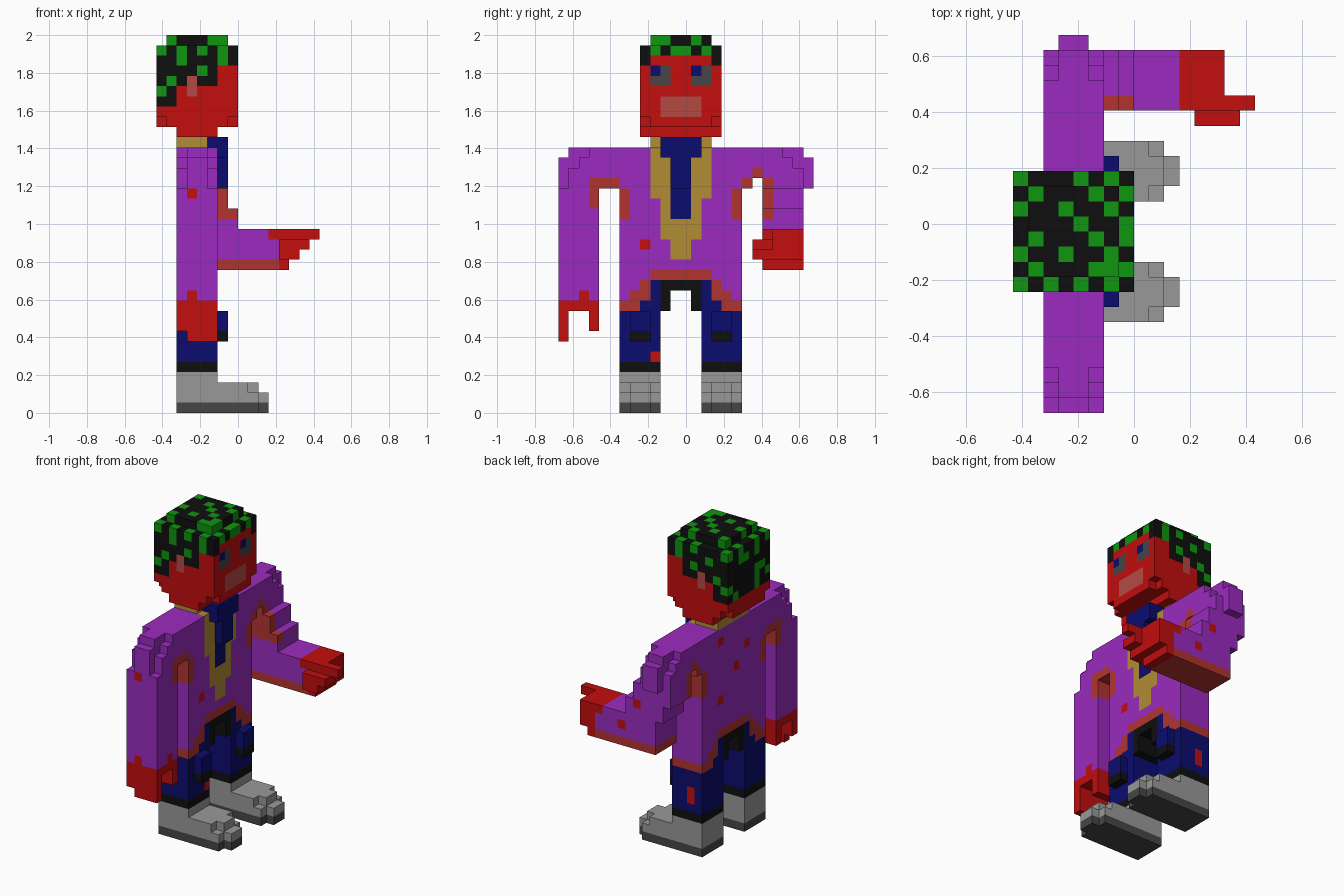
import bpy, bmesh, random

if "Cube" in bpy.data.objects:
    bpy.data.objects.remove(bpy.data.objects["Cube"], do_unlink=True)

U = 2 / 37                      # block size; the figure fits a 16 x 25 x 37 grid
SIZE = (16, 25, 37)
COLOURS = {
    "red": (194, 14, 14), "purple": (155, 43, 191), "navy": (12, 12, 112),
    "black": (15, 15, 15), "green": (14, 150, 14), "light_grey": (153, 153, 153),
    "dark_grey": (70, 70, 70), "tan": (178, 140, 52), "rust": (178, 52, 48),
    "pink": (180, 74, 68),
}
NAMES = list(COLOURS)


def linear(c):
    c /= 255
    return c / 12.92 if c <= 0.04045 else ((c + 0.055) / 1.055) ** 2.4


mats = []
for name, rgb in COLOURS.items():
    m = bpy.data.materials.new(name)
    m.use_nodes = True
    col = (*[linear(c) for c in rgb], 1)
    m.diffuse_color = col
    bsdf = m.node_tree.nodes["Principled BSDF"]
    bsdf.inputs["Base Color"].default_value = col
    bsdf.inputs["Roughness"].default_value = 0.9
    mats.append(m)

cells = {}                      # (i, j, k) -> [part, colour]


def block(i0, i1, j0, j1, k0, k1):
    return [(i, j, k) for i in range(i0, i1) for j in range(j0, j1) for k in range(k0, k1)]


def fill(part, colour, *box):
    for c in block(*box):
        cells[c] = [part, colour]


def paint(colour, *box):
    for c in block(*box):
        if c in cells:
            cells[c][1] = colour


def cut(*box):
    for c in block(*box):
        cells.pop(c, None)


def both(func, *args):
    """Apply to one side and to its mirror across the body's middle."""
    *head, i0, i1, j0, j1, k0, k1 = args
    func(*head, i0, i1, j0, j1, k0, k1)
    func(*head, i0, i1, 24 - j1, 24 - j0, k0, k1)


# Shoes with dark soles and stepped toes
for part, j in (("right_shoe", 6), ("left_shoe", 14)):
    fill(part, "light_grey", 2, 6, j, j + 4, 0, 4)
    fill(part, "light_grey", 6, 10, j, j + 4, 0, 2)
    fill(part, "light_grey", 10, 11, j + 1, j + 3, 0, 2)
    fill(part, "light_grey", 6, 9, j, j + 4, 2, 3)
    fill(part, "light_grey", 9, 10, j + 1, j + 3, 2, 3)
    paint("dark_grey", 2, 11, j, j + 4, 0, 1)

# Trouser legs, cuffs and knee patches
for part, j, knee in (("right_leg", 6, 7), ("left_leg", 14, 15)):
    fill(part, "navy", 2, 6, j, j + 4, 4, 13)
    paint("black", 2, 6, j, j + 4, 4, 5)
    fill(part, "navy", 6, 7, knee, knee + 2, 8, 10)
    fill(part, "black", 6, 7, knee, knee + 2, 7, 8)

# Crotch
fill("crotch", "black", 2, 6, 10, 14, 12, 13)
both(fill, "crotch", "black", 2, 6, 10, 11, 10, 12)

# Jacket body with an arched, frayed hem
fill("jacket", "purple", 2, 6, 6, 18, 13, 26)
fill("jacket", "rust", 2, 6, 9, 15, 13, 14)
for j, k in ((6, 10), (7, 10), (8, 11)):
    both(fill, "jacket", "purple", 2, 6, j, j + 1, k, 13)
    both(paint, "rust", 2, 6, j, j + 1, k, k + (1 if j == 6 else 2))

# Shirt front, neck and tie
for k0, k1, j0, j1 in ((21, 26, 9, 15), (17, 21, 10, 14), (15, 17, 11, 13)):
    paint("tan", 5, 6, j0, j1, k0, k1)
fill("neck", "tan", 2, 5, 9, 15, 26, 27)
fill("tie", "navy", 5, 7, 10, 14, 26, 27)
fill("tie", "navy", 6, 7, 10, 14, 25, 26)
fill("tie", "navy", 6, 7, 11, 13, 22, 25)
fill("tie", "navy", 5, 6, 11, 13, 19, 25)
paint("navy", 5, 6, 10, 14, 25, 26)

# Shoulders with stepped outer corners
for part, j0, j1, s0, s1, t0, t1 in (("right_arm", 1, 6, 1, 3, 0, 1),
                                     ("left_arm", 18, 24, 22, 24, 24, 25)):
    fill(part, "purple", 2, 6, j0, j1, 22, 26)
    fill(part, "purple", 3, 5, t0, t1, 22, 25)
    for i in (2, 5):
        cut(i, i + 1, s0, s1, 25, 26)
        out = s0 if part == "right_arm" else s1 - 1
        cut(i, i + 1, out, out + 1, 24, 25)

# Hanging right arm with hand and fingers
fill("right_arm", "purple", 2, 6, 0, 4, 11, 22)
fill("right_hand", "red", 2, 6, 0, 4, 10, 11)
fill("right_hand", "red", 2, 6, 0, 1, 8, 10)
fill("right_hand", "red", 3, 6, 0, 1, 7, 8)
fill("right_hand", "red", 2, 6, 3, 4, 8, 10)
paint("red", 3, 4, 0, 1, 11, 12)
paint("red", 5, 6, 2, 3, 11, 12)

# Bent left arm stepping forward to a raised forearm
cut(2, 6, 18, 20, 22, 23)
fill("left_arm", "rust", 2, 6, 18, 19, 22, 23)
for i0, i1, k0, k1 in ((2, 7, 20, 22), (3, 8, 18, 20), (4, 12, 14, 18)):
    fill("left_arm", "purple", i0, i1, 20, 24, k0, k1)
paint("rust", 4, 12, 20, 24, 14, 15)
paint("red", 11, 12, 20, 24, 17, 18)

# Left hand and its pointing fingers
for k, end in ((14, 13), (15, 14), (16, 14), (17, 14)):
    fill("left_hand", "red", 12, end, 20, 24, k, k + 1)
fill("left_hand", "red", 14, 16, 20, 21, 17, 18)
fill("left_hand", "red", 14, 15, 20, 21, 16, 17)
fill("left_hand", "red", 12, 15, 19, 20, 16, 17)
fill("left_hand", "red", 12, 14, 19, 20, 15, 16)

# Worn cloth around the armpits
both(paint, "rust", 2, 6, 6, 7, 19, 22)
paint("rust", 2, 6, 3, 6, 22, 23)
paint("rust", 2, 6, 3, 4, 20, 22)
paint("rust", 2, 6, 19, 20, 23, 24)
paint("rust", 2, 8, 20, 21, 19, 23)

# Red spots
for i, j, k in ((5, 8, 16), (5, 9, 5), (3, 0, 21), (2, 14, 24), (2, 11, 20), (2, 14, 17),
                (3, 17, 6), (3, 17, 7), (8, 23, 16), (6, 23, 19), (2, 9, 22)):
    paint("red", i, i + 1, j, j + 1, k, k + 1)

# Head with bevelled jaw corners
fill("head", "red", 0, 8, 8, 16, 28, 35)
fill("head", "red", 2, 6, 8, 16, 27, 28)
for i in (0, 7):
    for j in (8, 15):
        cut(i, i + 1, j, j + 1, 28, 29)

# Hair cap: rows run from the left side to the right side
fill("hair", "black", 0, 8, 8, 16, 35, 36)
fill("hair", "black", 1, 7, 9, 15, 36, 37)
CAP = ("G...G.G.", ".G...G.G", "G..G..G.", "....G..G",
       ".G...G.G", "G..G..G.", ".G...GGG", "G.G.G.G.")
for r, row in enumerate(CAP):
    for i, ch in enumerate(row):
        if ch == "G":
            paint("green", i, i + 1, 15 - r, 16 - r, 35, 37)

# Hair on the sides and back, with ears
SIDE = ("BBGBBBGB", "BBBBGB..", "BGBPBB..", "GB.P....", "BB......")
KEY = {"B": "black", "G": "green", "P": "pink"}
random.seed(4)
for r, row in enumerate(SIDE):
    k = 34 - r
    for i, ch in enumerate(row):
        if ch in KEY:
            both(fill, "head" if ch == "P" else "hair", KEY[ch], i, i + 1, 8, 9, k, k + 1)
    for j in range(9, 15):
        fill("hair", "green" if random.random() < 0.2 else "black", 0, 1, j, j + 1, k, k + 1)

# Eyes and mouth
for j in (9, 13):
    paint("dark_grey", 7, 8, j, j + 2, 32, 34)
    paint("navy", 7, 8, j, j + 1, 33, 34)
paint("pink", 7, 8, 10, 14, 29, 31)

# Build each part from the outer faces of its blocks, merging flat areas
for part in sorted({p for p, _ in cells.values()}):
    bm = bmesh.new()
    verts = {}
    for c, (p, colour) in cells.items():
        if p != part:
            continue
        for axis in range(3):
            for side in (0, 1):
                n = list(c)
                n[axis] += 2 * side - 1
                if tuple(n) in cells:
                    continue
                quad = []
                for a, b in ((0, 0), (1, 0), (1, 1), (0, 1)):
                    v = list(c)
                    v[axis] += side
                    v[(axis + 1) % 3] += a
                    v[(axis + 2) % 3] += b
                    v = tuple(v)
                    if v not in verts:
                        verts[v] = bm.verts.new(((v[0] - SIZE[0] / 2) * U,
                                                 (v[1] - SIZE[1] / 2) * U, v[2] * U))
                    quad.append(verts[v])
                f = bm.faces.new(quad if side else quad[::-1])
                f.material_index = NAMES.index(colour)
    bmesh.ops.dissolve_limit(bm, angle_limit=0.01, verts=bm.verts[:], edges=bm.edges[:],
                             delimit={'MATERIAL'})
    me = bpy.data.meshes.new(part)
    for m in mats:
        me.materials.append(m)
    bm.to_mesh(me)
    bm.free()
    bpy.context.collection.objects.link(bpy.data.objects.new(part, me))
